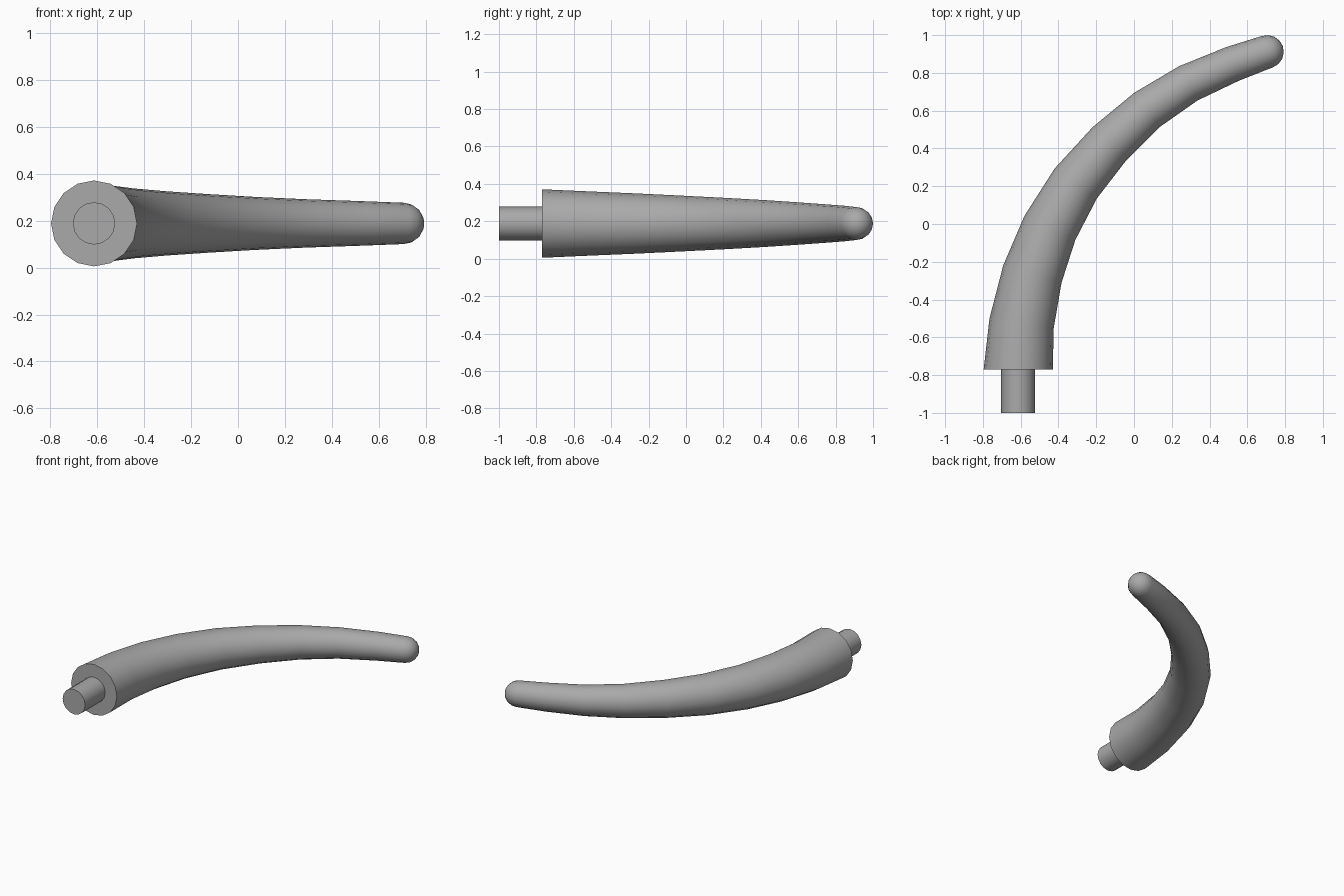
import bpy, bmesh, math
from mathutils import Vector

cube = bpy.data.objects.get("Cube")
if cube:
    bpy.data.objects.remove(cube)

SIDES = 16
MID_Z = 0.188
UP = Vector((0, 0, 1))

grey = bpy.data.materials.new("plain grey")
grey.use_nodes = True
grey.diffuse_color = (0.4, 0.4, 0.4, 1)
grey.node_tree.nodes["Principled BSDF"].inputs["Base Color"].default_value = (0.4, 0.4, 0.4, 1)


def add_ring(bm, centre, tangent, radius):
    side = tangent.cross(UP).normalized()
    verts = []
    for i in range(SIDES):
        a = math.tau * i / SIDES
        verts.append(bm.verts.new(centre + radius * (math.cos(a) * side + math.sin(a) * UP)))
    return verts


def loft(name, sections, tip=None):
    """Skin rings of (centre, tangent, radius); close with a flat cap or a tip point."""
    bm = bmesh.new()
    rings = [add_ring(bm, *s) for s in sections]
    for a, b in zip(rings, rings[1:]):
        for i in range(SIDES):
            j = (i + 1) % SIDES
            bm.faces.new((a[i], a[j], b[j], b[i]))
    bm.faces.new(rings[0])
    last = rings[-1]
    if tip is None:
        bm.faces.new(last)
    else:
        point = bm.verts.new(tip)
        for i in range(SIDES):
            bm.faces.new((last[i], last[(i + 1) % SIDES], point))
    bmesh.ops.recalc_face_normals(bm, faces=bm.faces)
    mesh = bpy.data.meshes.new(name)
    bm.to_mesh(mesh)
    bm.free()
    mesh.materials.append(grey)
    obj = bpy.data.objects.new(name, mesh)
    bpy.context.collection.objects.link(obj)
    bpy.ops.object.select_all(action="DESELECT")
    obj.select_set(True)
    bpy.context.view_layer.objects.active = obj
    bpy.ops.object.shade_smooth_by_angle(angle=math.radians(40))


# Curved tapering horn: centre x, centre y, radius
path = [(-0.613, -0.77, 0.183), (-0.595, -0.525, 0.172), (-0.538, -0.265, 0.161),
        (-0.445, -0.02, 0.149), (-0.308, 0.215, 0.137), (-0.13, 0.425, 0.125),
        (0.07, 0.605, 0.113), (0.288, 0.745, 0.103), (0.523, 0.848, 0.095),
        (0.705, 0.912, 0.088)]
centres = [Vector((x, y, MID_Z)) for x, y, r in path]
sections = []
for i, c in enumerate(centres):
    tangent = centres[min(i + 1, len(path) - 1)] - centres[max(i - 1, 0)]
    if i == 0:
        tangent = Vector((0, 1, 0))
    sections.append((c, tangent.normalized(), path[i][2]))

# Rounded end of the horn
end, direction, radius = sections[-1]
for step in range(1, 4):
    a = step * math.pi / 8
    sections.append((end + direction * radius * math.sin(a), direction, radius * math.cos(a)))
loft("curved_horn", sections, tip=end + direction * radius)

# Mounting peg at the wide end
forward = Vector((0, 1, 0))
loft("mounting_peg", [(Vector((-0.613, y, MID_Z)), forward, 0.09) for y in (-1.0, -0.76)])
